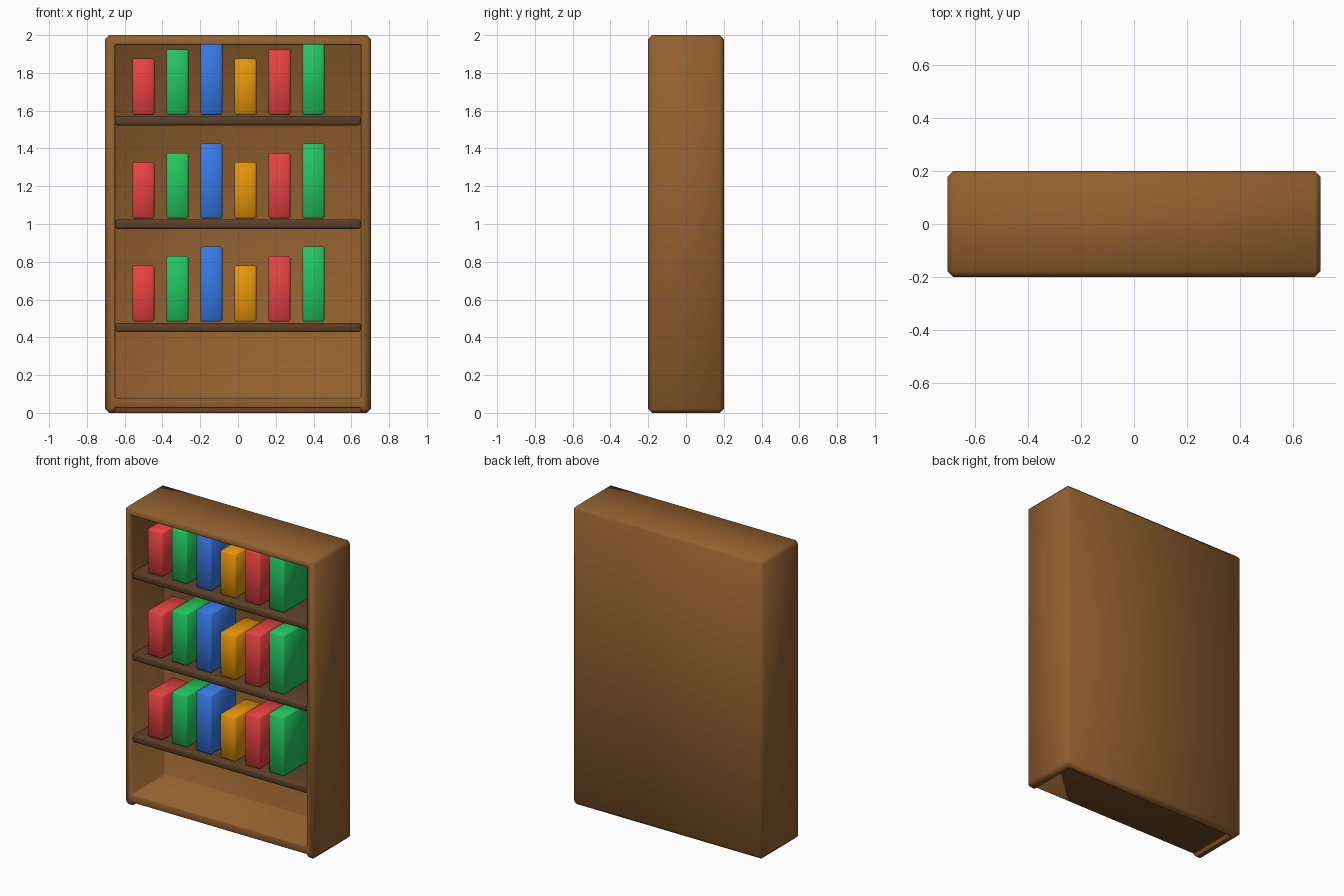
import bpy
import math

if "Cube" in bpy.data.objects:
    bpy.data.objects.remove(bpy.data.objects["Cube"], do_unlink=True)


def material(name, hex_code):
    """Flat colour from an sRGB hex code, stored as linear values."""
    channels = [int(hex_code[i:i + 2], 16) / 255 for i in (0, 2, 4)]
    rgba = [c / 12.92 if c < 0.04 else ((c + 0.055) / 1.055) ** 2.4 for c in channels] + [1]
    mat = bpy.data.materials.new(name)
    mat.use_nodes = True
    mat.diffuse_color = rgba
    mat.node_tree.nodes["Principled BSDF"].inputs["Base Color"].default_value = rgba
    return mat


def box(name, low, high, mat=None):
    """Axis-aligned box between two corners."""
    bpy.ops.mesh.primitive_cube_add(size=1, location=[(a + b) / 2 for a, b in zip(low, high)])
    obj = bpy.context.object
    obj.name = name
    obj.scale = [b - a for a, b in zip(low, high)]
    bpy.ops.object.transform_apply(location=False, rotation=False, scale=True)
    if mat:
        obj.data.materials.append(mat)
    return obj


def apply_modifier(obj, kind, **settings):
    bpy.ops.object.select_all(action='DESELECT')
    bpy.context.view_layer.objects.active = obj
    obj.select_set(True)
    mod = obj.modifiers.new(kind.title(), kind)
    for key, value in settings.items():
        setattr(mod, key, value)
    bpy.ops.object.modifier_apply(modifier=mod.name)


def bevel(obj, width, segments=1, angle=30):
    apply_modifier(obj, 'BEVEL', width=width, segments=segments,
                   limit_method='ANGLE', angle_limit=math.radians(angle))


def cut(obj, low, high):
    cutter = box("cutter", low, high)
    cutter.hide_render = True
    apply_modifier(obj, 'BOOLEAN', operation='DIFFERENCE', solver='EXACT', object=cutter)
    bpy.data.objects.remove(cutter, do_unlink=True)


def smooth(obj):
    for poly in obj.data.polygons:
        poly.use_smooth = True


wood = material("warm wood", "92602F")
dark_wood = material("dark wood", "5C4026")
covers = [material("red cover", "EF4444"), material("green cover", "22C55E"),
          material("blue cover", "3B82F6"), material("amber cover", "F59E0B")]

INNER_X, BACK_Y = 0.65, 0.15

# Carcass: chamfered block with the shelf space and the gap under the floor cut out
carcass = box("carcass", (-0.705, -0.2, 0), (0.705, 0.2, 2), wood)
bevel(carcass, 0.022)
cut(carcass, (-INNER_X, -0.4, 0.08), (INNER_X, BACK_Y, 1.95))
cut(carcass, (-INNER_X, -0.4, -0.1), (INNER_X, BACK_Y, 0.028))
bevel(carcass, 0.008, angle=60)
smooth(carcass)

# Three shelves, each with a row of six books
for row, top in enumerate((0.477, 1.024, 1.572), start=1):
    shelf = box(f"shelf_{row}", (-INNER_X, -0.19, top - 0.05), (INNER_X, BACK_Y, top), dark_wood)
    bevel(shelf, 0.012, segments=2)
    smooth(shelf)
    for i in range(6):
        x = -0.501 + 0.18 * i
        base = top + 0.006
        height = 0.297 + 0.05 * (i % 3)
        book = box(f"book_{row}_{i + 1}", (x - 0.058, -0.165, base),
                   (x + 0.058, 0.105, base + height), covers[i % 4])
        bevel(book, 0.008)
        smooth(book)
